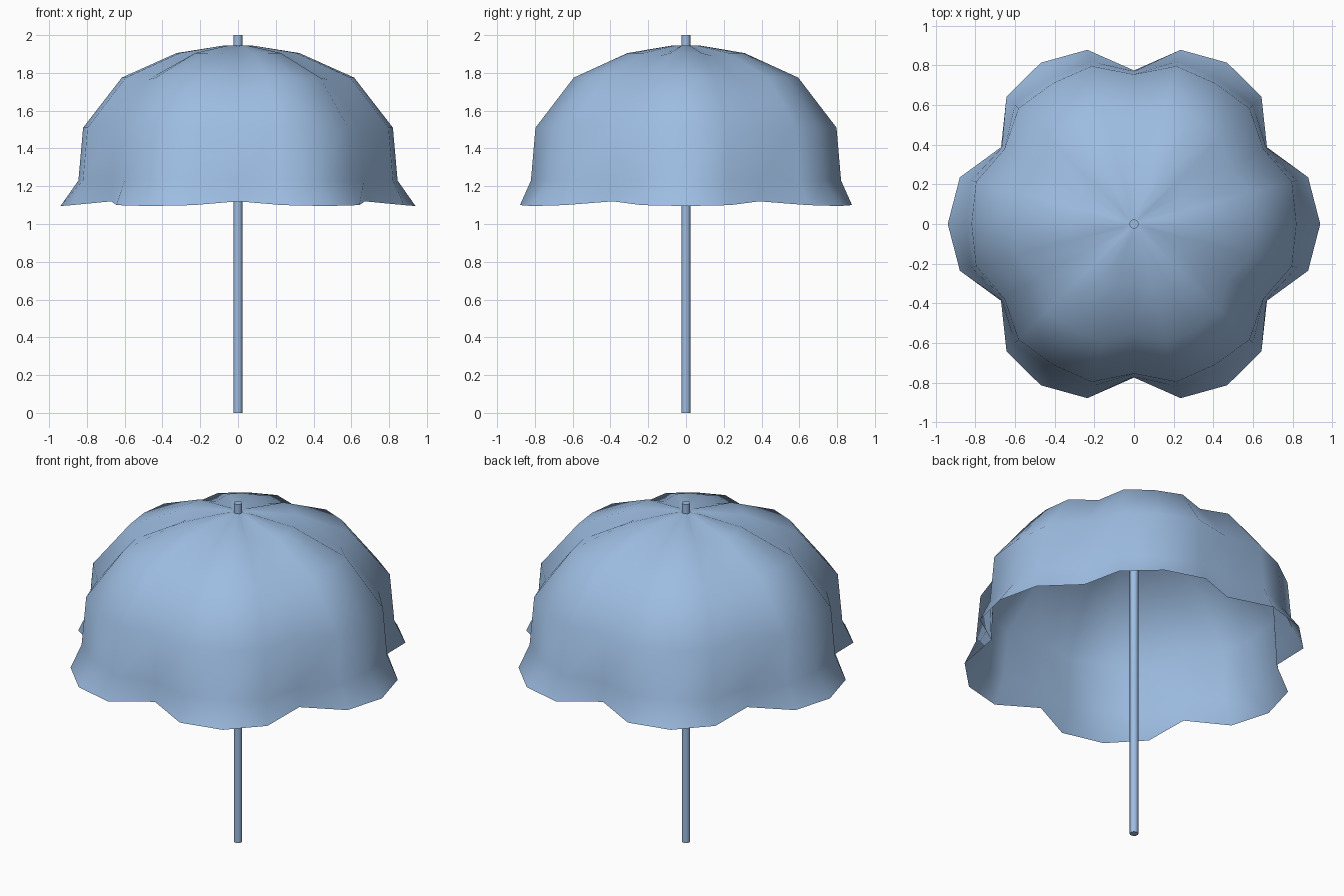
import bpy, bmesh, math

if "Cube" in bpy.data.objects:
    bpy.data.objects.remove(bpy.data.objects["Cube"])

blue = bpy.data.materials.new("soft blue")
blue.diffuse_color = (0.34, 0.51, 0.76, 1)
blue.use_nodes = True
blue.node_tree.nodes["Principled BSDF"].inputs["Base Color"].default_value = blue.diffuse_color


def finish(name, bm, angle):
    bmesh.ops.recalc_face_normals(bm, faces=bm.faces[:])
    mesh = bpy.data.meshes.new(name)
    bm.to_mesh(mesh)
    bm.free()
    mesh.materials.append(blue)
    ob = bpy.data.objects.new(name, mesh)
    bpy.context.collection.objects.link(ob)
    bpy.ops.object.select_all(action='DESELECT')
    ob.select_set(True)
    bpy.context.view_layer.objects.active = ob
    bpy.ops.object.shade_smooth_by_angle(angle=math.radians(angle))
    return ob


# canopy: six lobes, each ring given as (radius, height) at ridge, shoulder, valley
rings = [
    ((0.94, 1.095), (0.91, 1.10), (0.775, 1.12)),
    ((0.845, 1.23), (0.85, 1.23), (0.77, 1.23)),
    ((0.82, 1.51), (0.825, 1.51), (0.755, 1.51)),
    ((0.615, 1.775), (0.615, 1.775), (0.55, 1.765)),
    ((0.325, 1.905), (0.32, 1.905), (0.275, 1.89)),
    ((0.075, 1.945), (0.075, 1.945), (0.065, 1.94)),
]
bm = bmesh.new()
loops = []
for ring in rings:
    loop = []
    for i in range(24):
        r, z = ring[(0, 1, 2, 1)[i % 4]]
        a = math.radians(15 * i)
        loop.append(bm.verts.new((r * math.cos(a), r * math.sin(a), z)))
    loops.append(loop)
for low, high in zip(loops, loops[1:]):
    for i in range(24):
        j = (i + 1) % 24
        bm.faces.new((low[i], low[j], high[j], high[i]))
apex = bm.verts.new((0, 0, 1.945))
for i in range(24):
    bm.faces.new((loops[-1][i], loops[-1][(i + 1) % 24], apex))
finish("canopy", bm, 50)

# pole
bm = bmesh.new()
bmesh.ops.create_cone(bm, cap_ends=True, segments=16, radius1=0.023, radius2=0.023, depth=2.0)
bmesh.ops.translate(bm, verts=bm.verts[:], vec=(0, 0, 1.0))
finish("pole", bm, 40)
